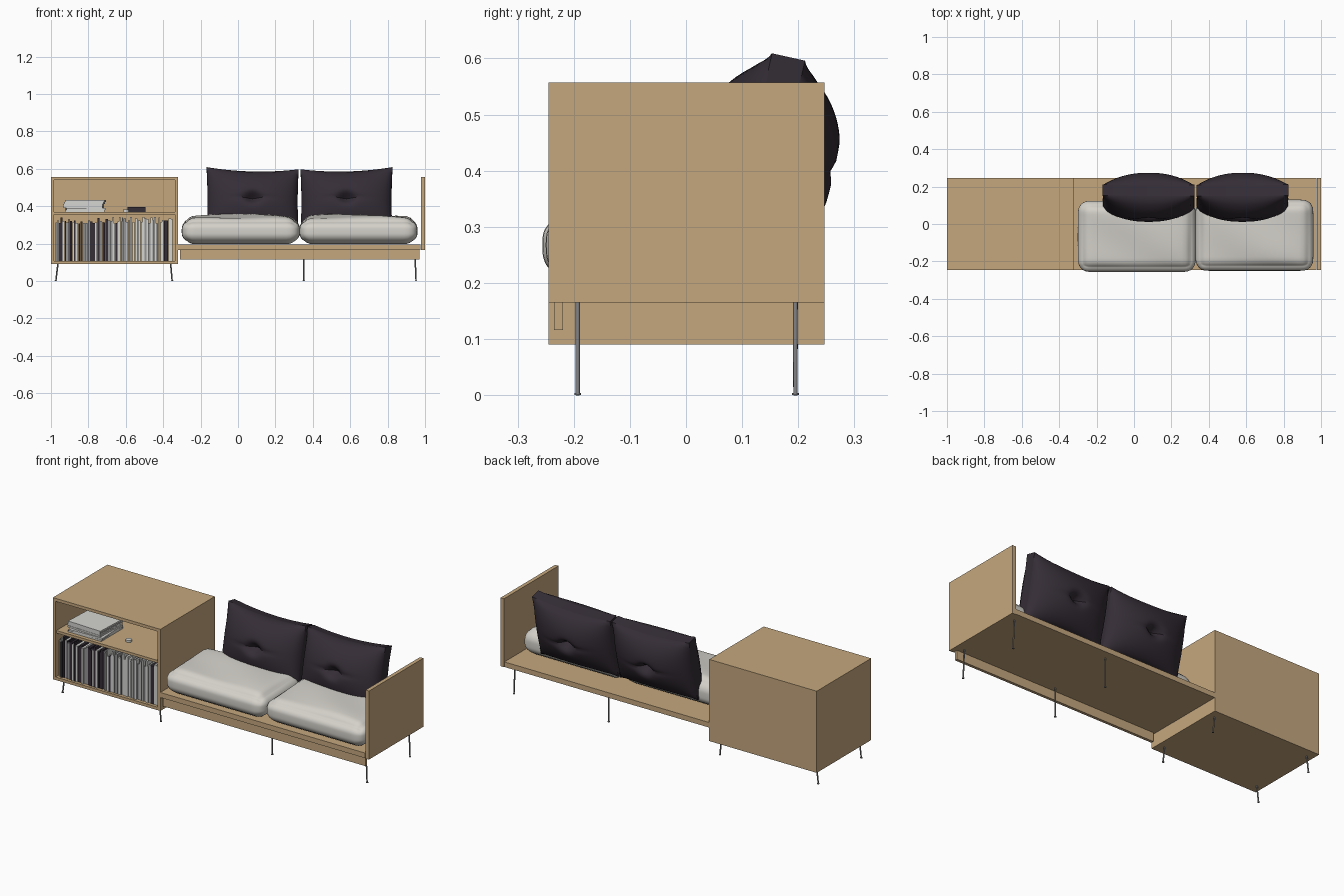
import bpy, bmesh, math, random
from mathutils import Vector, Matrix

random.seed(7)
old = bpy.data.objects.get("Cube")
if old:
    bpy.data.objects.remove(old, do_unlink=True)


def material(name, rgb):
    m = bpy.data.materials.new(name)
    m.use_nodes = True
    m.diffuse_color = (*rgb, 1)
    bsdf = m.node_tree.nodes["Principled BSDF"]
    bsdf.inputs["Base Color"].default_value = (*rgb, 1)
    bsdf.inputs["Roughness"].default_value = 0.7
    return m


OAK = material("pale oak", (0.56, 0.39, 0.21))
CREAM = material("cream fabric", (0.66, 0.64, 0.59))
PLUM = material("dark plum fabric", (0.035, 0.026, 0.037))
METAL = material("grey metal", (0.22, 0.22, 0.23))
PAPER = material("white paper", (0.66, 0.66, 0.64))
GREY = material("grey card", (0.3, 0.3, 0.3))


def finish(name, bm, mat, smooth=None):
    bmesh.ops.recalc_face_normals(bm, faces=bm.faces)
    mesh = bpy.data.meshes.new(name)
    bm.to_mesh(mesh)
    bm.free()
    mesh.materials.append(mat)
    ob = bpy.data.objects.new(name, mesh)
    bpy.context.collection.objects.link(ob)
    if smooth:
        bpy.ops.object.select_all(action='DESELECT')
        ob.select_set(True)
        bpy.context.view_layer.objects.active = ob
        bpy.ops.object.shade_smooth_by_angle(angle=math.radians(smooth))
    return ob


def box(name, x, y, z, mat=OAK, turn=0):
    """Box from (min, max) ranges, turned about its own vertical axis."""
    bm = bmesh.new()
    size = [b - a for a, b in (x, y, z)]
    mid = [(a + b) / 2 for a, b in (x, y, z)]
    bmesh.ops.create_cube(bm, size=1, matrix=Matrix.Diagonal((*size, 1)))
    ob = finish(name, bm, mat)
    ob.location = mid
    ob.rotation_euler.z = turn
    return ob


def dense_cube(cuts):
    bm = bmesh.new()
    bmesh.ops.create_cube(bm, size=2)
    bmesh.ops.subdivide_edges(bm, edges=bm.edges[:], cuts=cuts, use_grid_fill=True)
    return bm


# Cabinet carcass with shelf
T = 0.017
L, R, F, B = -1.0, -0.32, -0.245, 0.247
LOW, TOP = 0.09, 0.557
box("cabinet_top", (L, R), (F, B), (TOP - T, TOP))
box("cabinet_bottom", (L, R), (F, B), (LOW, LOW + T))
box("cabinet_right_side", (L, L + T), (F, B), (LOW + T, TOP - T))
box("cabinet_left_side", (R - T, R), (F, B), (LOW + T, TOP - T))
box("cabinet_back", (L + T, R - T), (B - T, B), (LOW + T, TOP - T))
box("cabinet_shelf", (L + T, R - T), (F + 0.008, B - T), (0.355, 0.37))

# Bench platform, apron and end panel
box("bench_platform", (R, 0.976), (F, B), (0.167, 0.196))
box("bench_apron", (-0.31, 0.97), (-0.235, -0.219), (0.116, 0.167))
box("end_panel", (0.978, 1.0), (F, B), (0.165, 0.557))

# Row of upright books
x = L + T + 0.008
n = 0
while x < R - T - 0.02:
    w = random.uniform(0.005, 0.014)
    h = random.uniform(0.2, 0.235)
    front = random.uniform(-0.235, -0.222)
    mat = random.choice((PAPER, PAPER, PAPER, PLUM, PLUM, GREY))
    n += 1
    box(f"book_{n}", (x, x + w), (front, front + 0.2), (LOW + T, LOW + T + h), mat)
    x += w + random.uniform(0.0005, 0.002)

# Stack of magazines and small things on the shelf
z = 0.37
for i in range(6):
    s = random.uniform(-0.006, 0.006)
    box(f"magazine_{i + 1}", (-0.925 + s, -0.715 + s), (-0.215 - s, -0.02 - s),
        (z, z + 0.0095), PAPER, random.uniform(-0.05, 0.05))
    z += 0.0105
box("shelf_case", (-0.59, -0.495), (0.06, 0.14), (0.37, 0.395), PLUM)
bm = bmesh.new()
bmesh.ops.create_cone(bm, cap_ends=True, segments=20, radius1=0.016, radius2=0.016,
                      depth=0.012, matrix=Matrix.Translation((-0.6, -0.13, 0.376)))
finish("shelf_tin", bm, PAPER, 40)


# Thin splayed legs with small feet
def leg(name, top, foot):
    bm = bmesh.new()
    a, b = Vector(top), Vector(foot)
    d = a - b
    turn = d.to_track_quat('Z', 'Y').to_matrix().to_4x4()
    bmesh.ops.create_cone(bm, cap_ends=True, segments=12, radius1=0.0038, radius2=0.0042,
                          depth=d.length, matrix=Matrix.Translation((a + b) / 2) @ turn)
    bmesh.ops.create_cone(bm, cap_ends=True, segments=12, radius1=0.006, radius2=0.006,
                          depth=0.004, matrix=Matrix.Translation(b + Vector((0, 0, 0.002))))
    finish(name, bm, METAL, 40)


for place, xt, xf, zt in (("cabinet_outer", -0.963, -0.974, LOW),
                          ("cabinet_inner", -0.36, -0.352, LOW),
                          ("bench_middle", 0.352, 0.352, 0.168),
                          ("bench_end", 0.945, 0.952, 0.168)):
    for side, y in (("front", -0.193), ("back", 0.195)):
        leg(f"{place}_{side}_leg", (xt, y, zt + 0.002), (xf, y, 0))


# Soft seat cushions: rounded boxes with swollen sides and wavy tops
def seat_cushion(name, cx, cy, phase):
    half = Vector((0.304, 0.18, 0.07))
    r = 0.055
    bm = dense_cube(27)
    for v in bm.verts:
        u = v.co.copy()
        p = Vector([u[i] * half[i] for i in range(3)])
        core = Vector([max(-(half[i] - r), min(half[i] - r, p[i])) for i in range(3)])
        out = p - core
        p = core + out.normalized() * r
        swell = 1 - u.z ** 2
        p.x += 0.012 * u.x * swell * (1 - 0.3 * u.y ** 2)
        p.y += 0.010 * u.y * swell
        if u.z > 0:
            dome = (1 - u.x ** 4) * (1 - u.y ** 4)
            wave = math.sin(9 * p.x + 14 * p.y + phase)
            p.z += u.z * (0.012 * dome + 0.006 * wave * dome + 0.008 * u.y)
        v.co = p + Vector((cx, cy, 0.268))
    finish(name, bm, CREAM, 60)


seat_cushion("seat_cushion_right", 0.015, -0.066, 0.5)
seat_cushion("seat_cushion_left", 0.644, -0.06, 2.2)


# Leaning back pillows: boxed edge, full middle, buttoned dimple and pinched outline
def back_pillow(name, cx, outer):
    bm = dense_cube(29)
    for v in bm.verts:
        u, y, w = v.co
        fill = max(0, (1 - u * u) * (1 - w * w)) ** 0.6
        dimple = math.exp(-(u * u * 1.3 + w * w) / 0.03)
        crease = 0.012 * math.exp(-(w / 0.07) ** 2 - (u / 0.4) ** 2)
        thick = 0.03 + 0.1 * fill - 0.045 * dimple - crease
        px = 0.246 * u * (1 - 0.02 * (1 - w * w))
        pz = 0.183 * w - 0.018 * w * (1 - u * u)
        if w > 0:
            pz -= 0.012 * w * (1 - outer * u) / 2
        v.co = (px, y * thick, pz)
    ob = finish(name, bm, PLUM, 45)
    ob.location = (cx, 0.143, 0.424)
    ob.rotation_euler.x = math.radians(-12.5)


back_pillow("back_pillow_right", 0.078, -1)
back_pillow("back_pillow_left", 0.58, 1)
